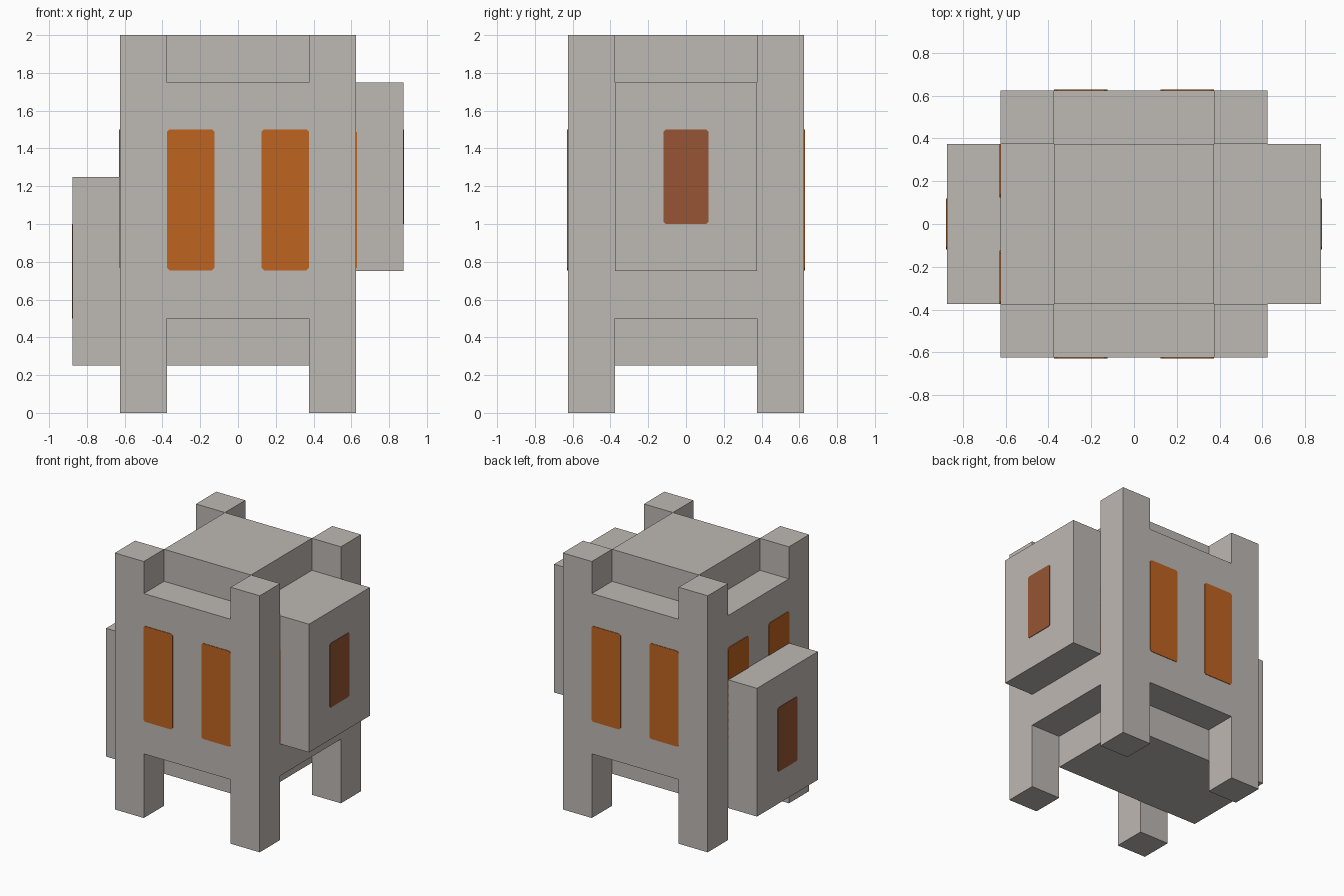
import bpy, bmesh
from mathutils import Vector

old = bpy.data.objects.get("Cube")
if old:
    bpy.data.objects.remove(old)


def material(name, rgb):
    mat = bpy.data.materials.new(name)
    mat.use_nodes = True
    mat.diffuse_color = (*rgb, 1)
    mat.node_tree.nodes["Principled BSDF"].inputs["Base Color"].default_value = (*rgb, 1)
    return mat


stone = material("warm_grey_stone", (0.515, 0.479, 0.451))
orange = material("orange_glow", (0.521, 0.127, 0.0144))
rust = material("rust_glow", (0.305, 0.091, 0.034))


def box(name, lo, hi, mat, clip_axis=None):
    """Box between two corners; clip_axis trims the edges running along that axis."""
    lo, hi = Vector(lo), Vector(hi)
    bm = bmesh.new()
    bmesh.ops.create_cube(bm, size=1)
    for v in bm.verts:
        v.co = (lo + hi) / 2 + v.co * (hi - lo)
    if clip_axis is not None:
        edges = [e for e in bm.edges
                 if abs((e.verts[0].co - e.verts[1].co).normalized()[clip_axis]) > 0.9]
        bmesh.ops.bevel(bm, geom=edges, offset=0.012, segments=1, affect='EDGES')
    mesh = bpy.data.meshes.new(name)
    bm.to_mesh(mesh)
    bm.free()
    mesh.materials.append(mat)
    obj = bpy.data.objects.new(name, mesh)
    bpy.context.collection.objects.link(obj)
    return obj


def span(sign, a, b):
    """Interval a..b on the chosen side of the centre, in rising order."""
    return sorted((sign * a, sign * b))


IN, OUT, SIDE, PLATE = 0.375, 0.625, 0.875, 0.004

# Central block
box("core", (-IN, -IN, 0.25), (IN, IN, 2), stone)

# Corner posts
for sx, xname in ((-1, "right"), (1, "left")):
    for sy, yname in ((-1, "front"), (1, "back")):
        x, y = span(sx, IN, OUT), span(sy, IN, OUT)
        box(f"{yname}_{xname}_post", (x[0], y[0], 0), (x[1], y[1], 2), stone)

# Wall panels between the posts, each with a pair of tall windows
for axis, sign, name in ((1, -1, "front"), (1, 1, "back"), (0, -1, "right"), (0, 1, "left")):
    def place(depth, width, z):
        a, b = (depth, width) if axis == 0 else (width, depth)
        return (a[0], b[0], z[0]), (a[1], b[1], z[1])

    box(f"{name}_panel", *place(span(sign, IN, OUT), (-IN, IN), (0.5, 1.75)), stone)
    for side in (-1, 1):
        box(f"{name}_window", *place(span(sign, OUT, OUT + PLATE), span(side, 0.125, IN),
                                     (0.755, 1.5)), orange, axis)

# Side boxes at different heights, each with one small window
for sign, name, z in ((1, "left", 0.75), (-1, "right", 0.25)):
    x = span(sign, IN, SIDE)
    box(f"{name}_side_box", (x[0], -IN, z), (x[1], IN, z + 1), stone)
    x = span(sign, SIDE, SIDE + PLATE)
    box(f"{name}_box_window", (x[0], -0.12, z + 0.25), (x[1], 0.12, z + 0.75), rust, 0)
